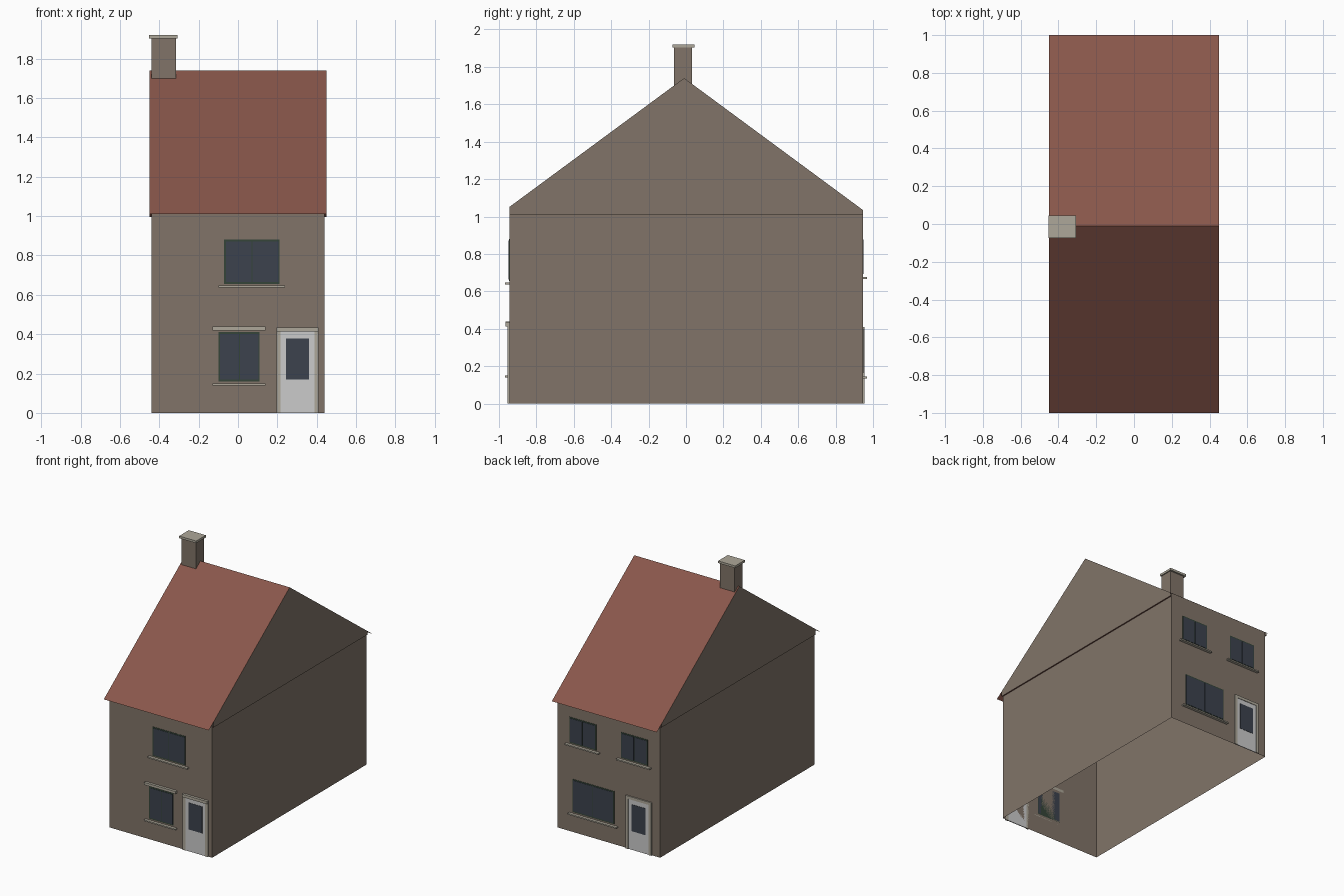
import bpy

if "Cube" in bpy.data.objects:
    bpy.data.objects.remove(bpy.data.objects["Cube"])

WX, WY = 0.44, 0.945          # wall half width / half depth
RX = 0.45                     # roof half width
RIDGE = (-0.01, 1.74)         # ridge y, z
EAVE_F, EAVE_B = (-1.0, 1.01), (1.0, 0.995)


def material(name, rgb):
    m = bpy.data.materials.new(name)
    m.diffuse_color = (*rgb, 1)
    m.use_nodes = True
    m.node_tree.nodes["Principled BSDF"].inputs["Base Color"].default_value = m.diffuse_color
    return m


WALL = material("brown_render", (0.22, 0.175, 0.14))
TILE = material("red_tile", (0.25, 0.095, 0.07))
STONE = material("pale_stone", (0.42, 0.39, 0.32))
DOOR = material("white_paint", (0.55, 0.55, 0.54))
GREEN = material("green_frame", (0.035, 0.06, 0.04))
GLASS = material("dark_glass", (0.045, 0.055, 0.075))


def mesh(name, verts, faces, mat):
    me = bpy.data.meshes.new(name)
    me.from_pydata(verts, [], faces)
    me.materials.append(mat)
    ob = bpy.data.objects.new(name, me)
    bpy.context.collection.objects.link(ob)
    return ob


def box(name, x, y, z, mat):
    v = [(a, b, c) for a in sorted(x) for b in sorted(y) for c in sorted(z)]
    f = [(0, 1, 3, 2), (4, 6, 7, 5), (0, 4, 5, 1),
         (2, 3, 7, 6), (0, 2, 6, 4), (1, 5, 7, 3)]
    return mesh(name, v, f, mat)


def on_wall(name, side, x, z, depth, mat):
    """Slab standing proud of the front (-1) or back (+1) wall."""
    return box(name, x, (side * WY, side * (WY + depth)), z, mat)


def roof_z(y):
    e = EAVE_F if y < RIDGE[0] else EAVE_B
    t = (y - RIDGE[0]) / (e[0] - RIDGE[0])
    return RIDGE[1] + t * (e[1] - RIDGE[1])


# Walls: open shell without floor
zf, zb, zs = roof_z(-WY), roof_z(WY), 1.01
corners = [(-WX, -WY), (WX, -WY), (WX, WY), (-WX, WY)]
tops = [zf, zf, zb, zb]
mesh("walls", [(x, y, 0) for x, y in corners] +
     [(x, y, t) for (x, y), t in zip(corners, tops)],
     [(i, (i + 1) % 4, (i + 1) % 4 + 4, i + 4) for i in range(4)], WALL)

# Gables and the narrow soffit strips under them
for s, side in ((-1, "left"), (1, "right")):
    pts = [(-WY, zs), (WY, zs), (WY, zb), RIDGE, (-WY, zf)]
    order = tuple(range(5))[::s]
    mesh(side + "_gable", [(s * RX, y, z) for y, z in pts], [order], WALL)
    mesh(side + "_soffit", [(s * WX, -WY, zs), (s * RX, -WY, zs),
                            (s * RX, WY, zs), (s * WX, WY, zs)],
         [(3, 2, 1, 0)[::s]], TILE)

# Roof: two thin slopes
mesh("roof", [(x, y, z) for y, z in (EAVE_F, RIDGE, EAVE_B) for x in (-RX, RX)],
     [(0, 1, 3, 2), (2, 3, 5, 4)], TILE)

# Chimney
box("chimney", (-0.44, -0.315), (-0.065, 0.032), (1.65, 1.905), WALL)
box("chimney_cap", (-0.453, -0.307), (-0.073, 0.045), (1.903, 1.92), STONE)


def window(name, side, x0, x1, z0, z1, sill_z, panes=2, lintel=False):
    on_wall(name + "_frame", side, (x0, x1), (z0, z1), 0.002, GREEN)
    b = 0.009
    w = (x1 - x0 - b) / panes
    for i in range(panes):
        a = x0 + b + i * w
        on_wall(f"{name}_pane_{i + 1}", side, (a, a + w - b * 0.6),
                (z0 + b, z1 - b), 0.004, GLASS)
    on_wall(name + "_sill", side, (x0 - 0.03, x1 + 0.03),
            (sill_z - 0.005, sill_z + 0.005), 0.022, STONE)
    if lintel:
        on_wall(name + "_lintel", side, (x0 - 0.03, x1 + 0.03),
                (z1 + 0.01, z1 + 0.03), 0.02, STONE)


def door(name, side, x0, x1, top, canopy):
    j = 0.022
    for n, a in (("left", x0), ("right", x1 - j)):
        on_wall(f"{name}_{n}_jamb", side, (a, a + j), (0, top - j), 0.01, STONE)
    on_wall(name + "_header", side, (x0, x1), (top - j, top), canopy, STONE)
    on_wall(name + "_panel", side, (x0 + j, x1 - j), (0, top - j), 0.006, DOOR)
    on_wall(name + "_glass", side, (x0 + 0.05, x1 - 0.05),
            (top - 0.265, top - 0.058), 0.008, GLASS)


# Front openings
window("front_upper_window", -1, -0.07, 0.21, 0.655, 0.88, 0.642)
window("front_lower_window", -1, -0.10, 0.11, 0.16, 0.41, 0.145, lintel=True)
door("front_door", -1, 0.195, 0.41, 0.435, 0.02)

# Back openings
window("back_upper_window_a", 1, 0.107, 0.335, 0.685, 0.885, 0.672)
window("back_upper_window_b", 1, -0.335, -0.107, 0.685, 0.885, 0.672)
window("back_lower_window", 1, -0.047, 0.31, 0.155, 0.41, 0.14)
door("back_door", 1, -0.37, -0.15, 0.41, 0.01)
